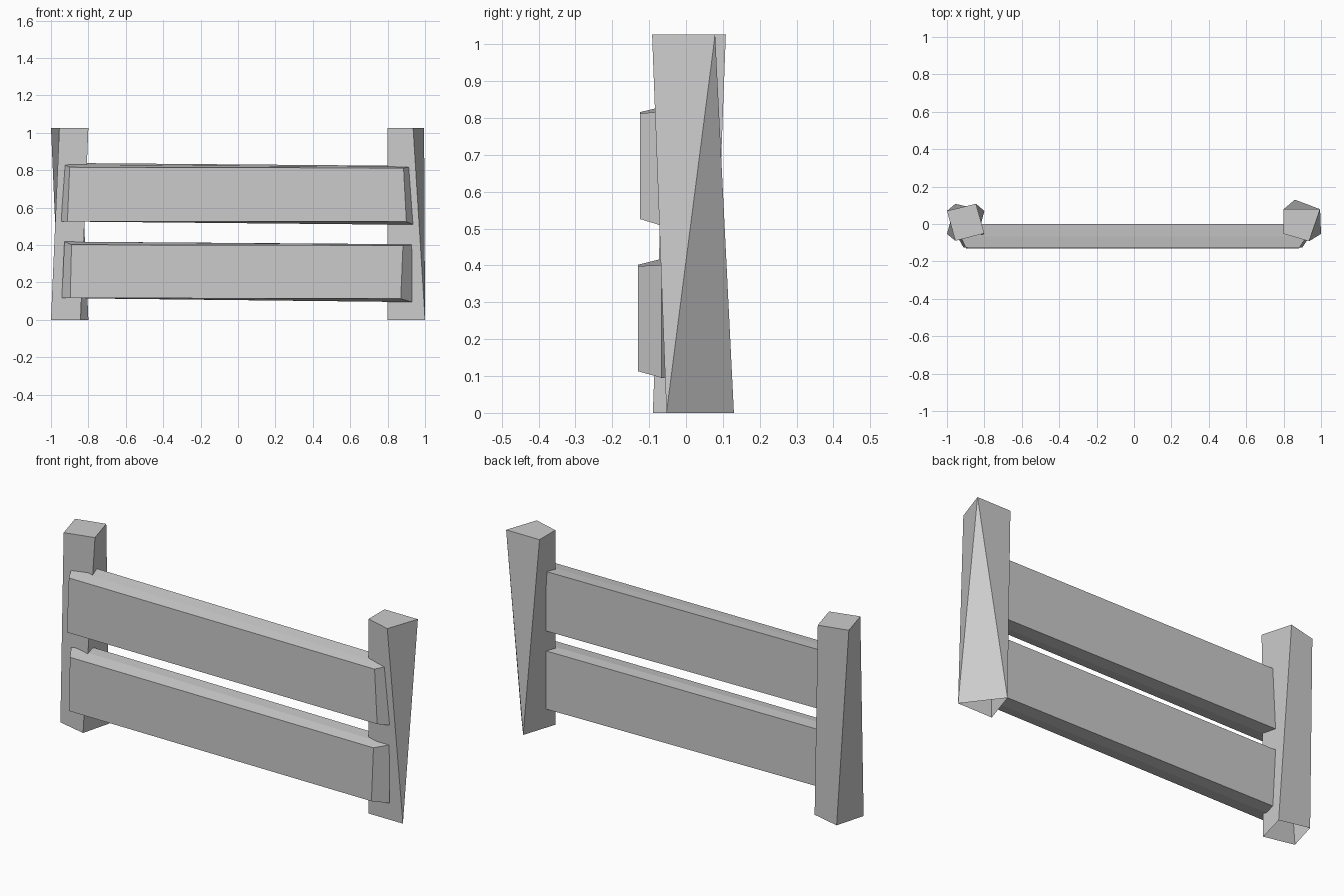
import bpy

if "Cube" in bpy.data.objects:
    bpy.data.objects.remove(bpy.data.objects["Cube"])


def loft(name, rings, cap_first=True, cap_last=True):
    """Skin a stack of rings of four points each with flat faces."""
    verts = [p for ring in rings for p in ring]
    faces = []
    for r in range(len(rings) - 1):
        a, b = 4 * r, 4 * (r + 1)
        for i in range(4):
            j = (i + 1) % 4
            faces.append((a + i, a + j, b + j, b + i))
    if cap_first:
        faces.append((3, 2, 1, 0))
    if cap_last:
        n = 4 * (len(rings) - 1)
        faces.append((n, n + 1, n + 2, n + 3))
    mesh = bpy.data.meshes.new(name)
    mesh.from_pydata(verts, [], faces)
    mesh.update()
    obj = bpy.data.objects.new(name, mesh)
    bpy.context.collection.objects.link(obj)
    return obj


def at_z(points, z):
    return [(x, y, z) for x, y in points]


HEIGHT = 1.027

# Left post: square section, twisted, open underneath
loft("left_post", [
    at_z([(-1.0, -0.053), (-0.842, -0.09), (-0.80, 0.07), (-0.955, 0.108)], 0),
    at_z([(-0.955, -0.09), (-0.80, -0.05), (-0.845, 0.108), (-1.0, 0.07)], HEIGHT),
], cap_first=False)

# Right post: square top tapering to a triangular open foot
top = at_z([(0.80, -0.053), (0.936, -0.092), (0.995, 0.079), (0.80, 0.079)], HEIGHT)
foot = at_z([(0.80, -0.053), (1.0, -0.053), (0.86, 0.13)], 0)
mesh = bpy.data.meshes.new("right_post")
mesh.from_pydata(top + foot, [], [
    (0, 1, 2, 3), (4, 5, 1, 0), (5, 2, 1), (5, 6, 2), (6, 3, 2), (6, 4, 0, 3)])
mesh.update()
post = bpy.data.objects.new("right_post", mesh)
bpy.context.collection.objects.link(post)


def ring(y, left, right):
    """Left and right are (bottom x, bottom z, top x, top z)."""
    return [(left[0], y, left[1]), (left[2], y, left[3]),
            (right[2], y, right[3]), (right[0], y, right[1])]


# Boards: bevelled front, widest section in the middle, flat back
loft("upper_board", [
    ring(-0.125, (-0.912, 0.526, -0.90, 0.816), (0.90, 0.526, 0.885, 0.812)),
    ring(-0.066, (-0.945, 0.526, -0.928, 0.83), (0.94, 0.508, 0.925, 0.818)),
    ring(0.0, (-0.85, 0.526, -0.845, 0.838), (0.85, 0.51, 0.85, 0.824)),
])
loft("lower_board", [
    ring(-0.13, (-0.897, 0.117, -0.89, 0.402), (0.87, 0.113, 0.882, 0.398)),
    ring(-0.066, (-0.942, 0.117, -0.928, 0.418), (0.93, 0.095, 0.93, 0.402)),
    ring(0.0, (-0.85, 0.115, -0.845, 0.416), (0.85, 0.098, 0.85, 0.405)),
])
